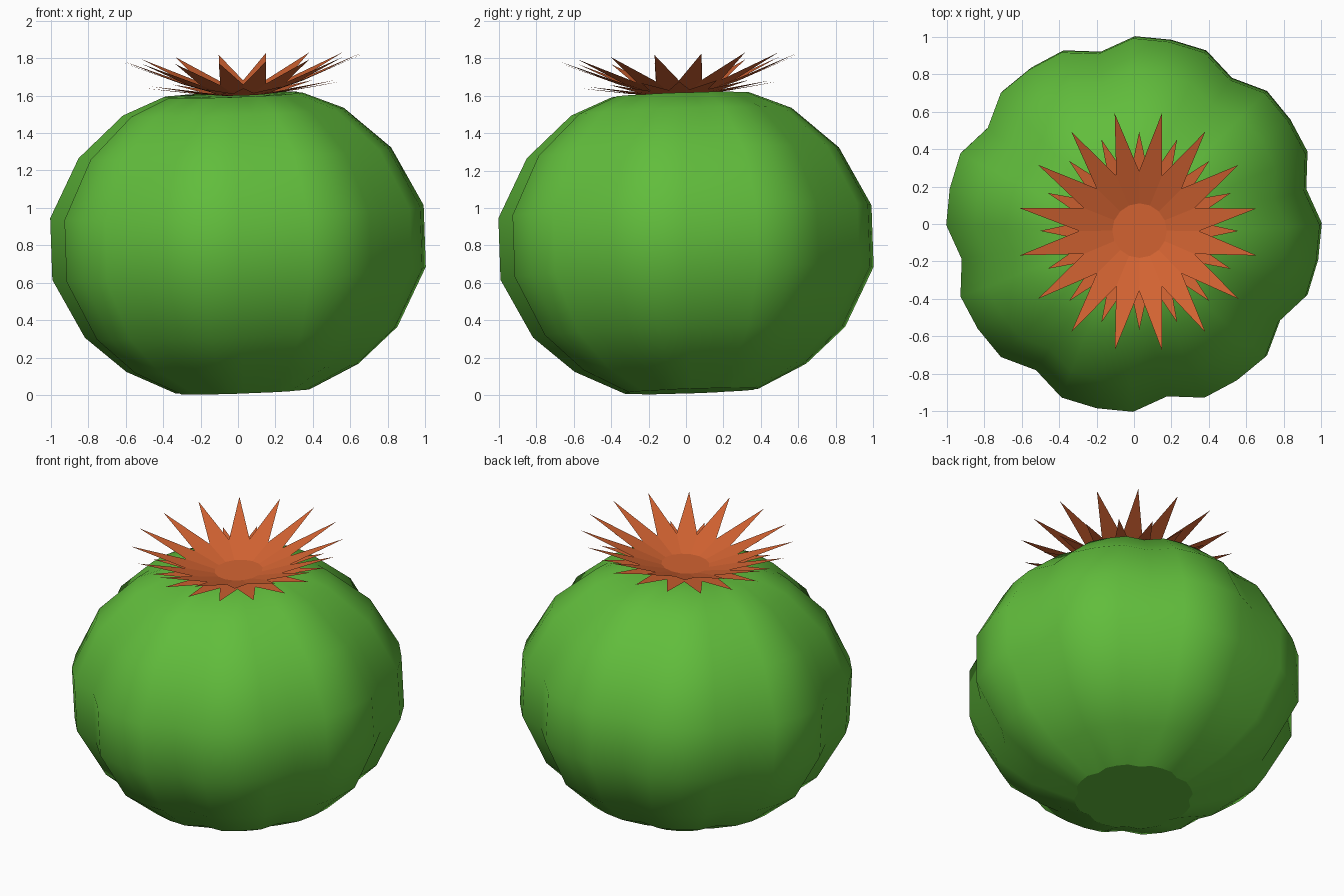
import bpy, bmesh, math
from mathutils import Matrix, Vector

if "Cube" in bpy.data.objects:
    bpy.data.objects.remove(bpy.data.objects["Cube"])


def material(name, rgb):
    m = bpy.data.materials.new(name)
    m.diffuse_color = (*rgb, 1)
    m.use_nodes = True
    m.node_tree.nodes["Principled BSDF"].inputs["Base Color"].default_value = m.diffuse_color
    return m


green = material("cactus green", (0.12, 0.51, 0.045))
orange = material("flower orange", (0.66, 0.127, 0.032))

# whole plant leans about two degrees
lean = Vector((0, 0, 1)).rotation_difference(Vector((-0.035, -0.035, 1))).to_matrix().to_4x4()


def finish(bm, name, mat, origin, smooth):
    bm.transform(Matrix.Translation(origin) @ lean)
    me = bpy.data.meshes.new(name)
    bm.to_mesh(me)
    bm.free()
    ob = bpy.data.objects.new(name, me)
    bpy.context.collection.objects.link(ob)
    me.materials.append(mat)
    for p in me.polygons:
        p.use_smooth = smooth and len(p.vertices) <= 4
    return ob


# ribbed body: 32 sides, every fourth column pulled in as a groove
SIDES = 32
profile = [(0.36, -0.795), (0.62, -0.67), (0.835, -0.48), (0.998, -0.165),
           (0.998, 0.165), (0.835, 0.48), (0.59, 0.70), (0.37, 0.79), (0.17, 0.785)]
bm = bmesh.new()
rings = []
for r, z in profile:
    ring = []
    for i in range(SIDES):
        a = 2 * math.pi * i / SIDES
        k = r * (0.935 if i % 4 == 1 else 1)
        ring.append(bm.verts.new((k * math.cos(a), k * math.sin(a), z)))
    rings.append(ring)
for lo, hi in zip(rings, rings[1:]):
    for i in range(SIDES):
        j = (i + 1) % SIDES
        bm.faces.new((lo[i], lo[j], hi[j], hi[i]))
top = bm.verts.new((0, 0, 0.78))
for i in range(SIDES):
    bm.faces.new((rings[-1][i], rings[-1][(i + 1) % SIDES], top))
# flat base
base = [bm.verts.new(v.co) for v in rings[0]]
bm.faces.new(base)
finish(bm, "cactus_body", green, (0, 0, 0.815), True)


# flower: two layers of pointed petals around a small disc
def petal_layer(name, start, inner, middle, tip):
    bm = bmesh.new()
    half = math.pi / 16
    for i in range(16):
        a = start + i * math.pi / 8

        def pt(rz, da=0.0):
            return bm.verts.new((rz[0] * math.cos(a + da), rz[0] * math.sin(a + da), rz[1]))
        bm.faces.new((pt(inner, -half), pt(middle, -half), pt(tip), pt(middle, half), pt(inner, half)))
    finish(bm, name, orange, (0.03, -0.035, 1.6), False)


petal_layer("upper_petals", math.pi / 16, (0.13, 0.01), (0.32, 0.07), (0.645, 0.20))
petal_layer("lower_petals", 0, (0.13, 0.005), (0.28, 0.022), (0.53, 0.058))

bm = bmesh.new()
bmesh.ops.create_circle(bm, cap_ends=True, segments=16, radius=0.17)
bm.transform(Matrix.Translation((0, 0, 0.015)))
finish(bm, "flower_centre", orange, (0.03, -0.035, 1.6), False)
